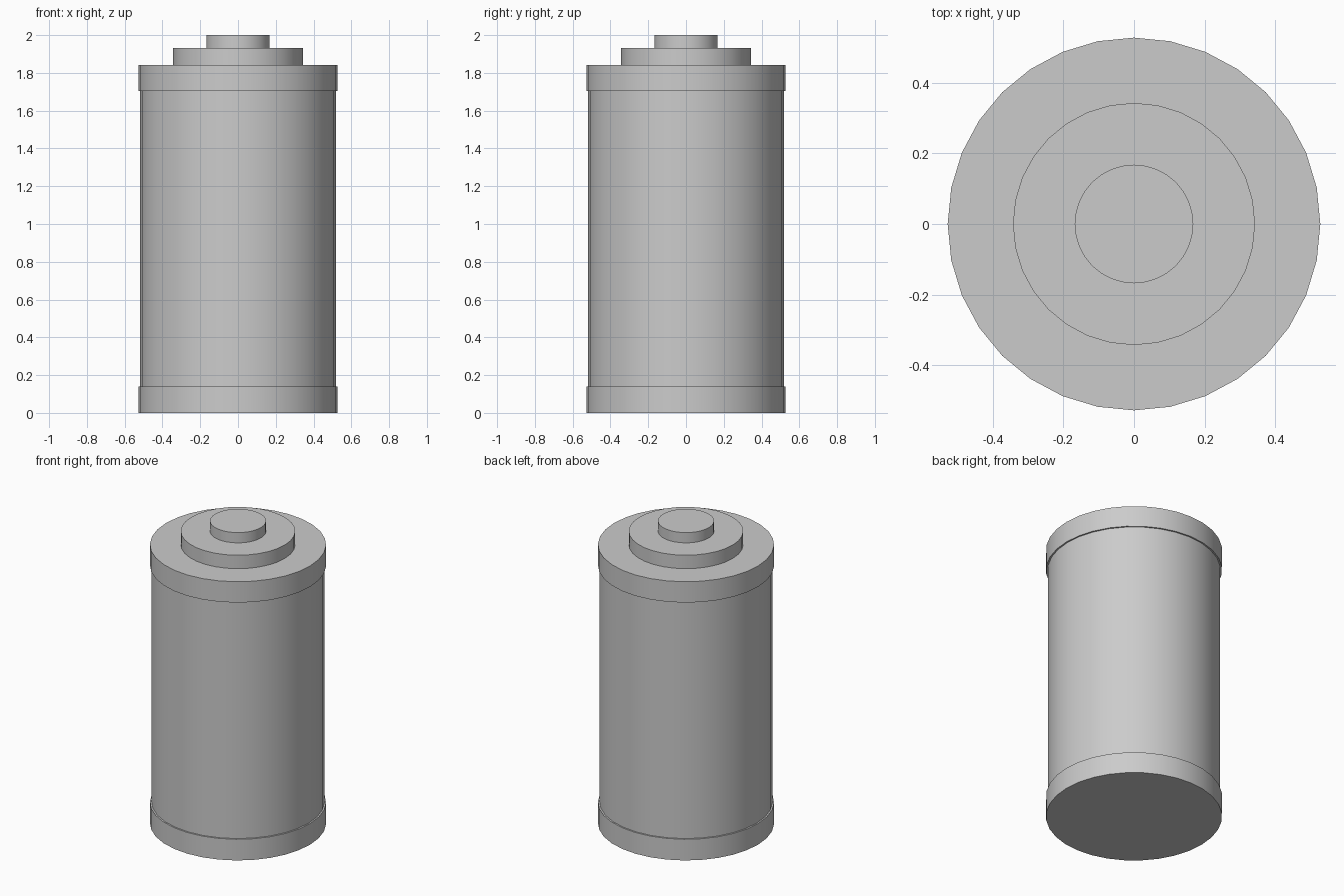
import bpy
import math

if "Cube" in bpy.data.objects:
    bpy.data.objects.remove(bpy.data.objects["Cube"], do_unlink=True)

# Single grey finish
grey = bpy.data.materials.new("plain_grey")
grey.use_nodes = True
colour = (0.6, 0.6, 0.6, 1)
grey.diffuse_color = colour
grey.node_tree.nodes["Principled BSDF"].inputs["Base Color"].default_value = colour


def cylinder(name, radius, bottom, top):
    bpy.ops.mesh.primitive_cylinder_add(
        vertices=32, radius=radius, depth=top - bottom,
        location=(0, 0, (bottom + top) / 2))
    part = bpy.context.object
    part.name = name
    part.data.materials.append(grey)
    bpy.ops.object.shade_smooth_by_angle(angle=math.radians(30))
    return part


# Base rim, body and top rim
cylinder("bottom_rim", 0.528, 0, 0.14)
cylinder("body", 0.518, 0.14, 1.705)
cylinder("top_rim", 0.528, 1.705, 1.843)

# Stepped terminal on top
cylinder("terminal_step", 0.343, 1.843, 1.932)
cylinder("terminal_tip", 0.168, 1.932, 2)
